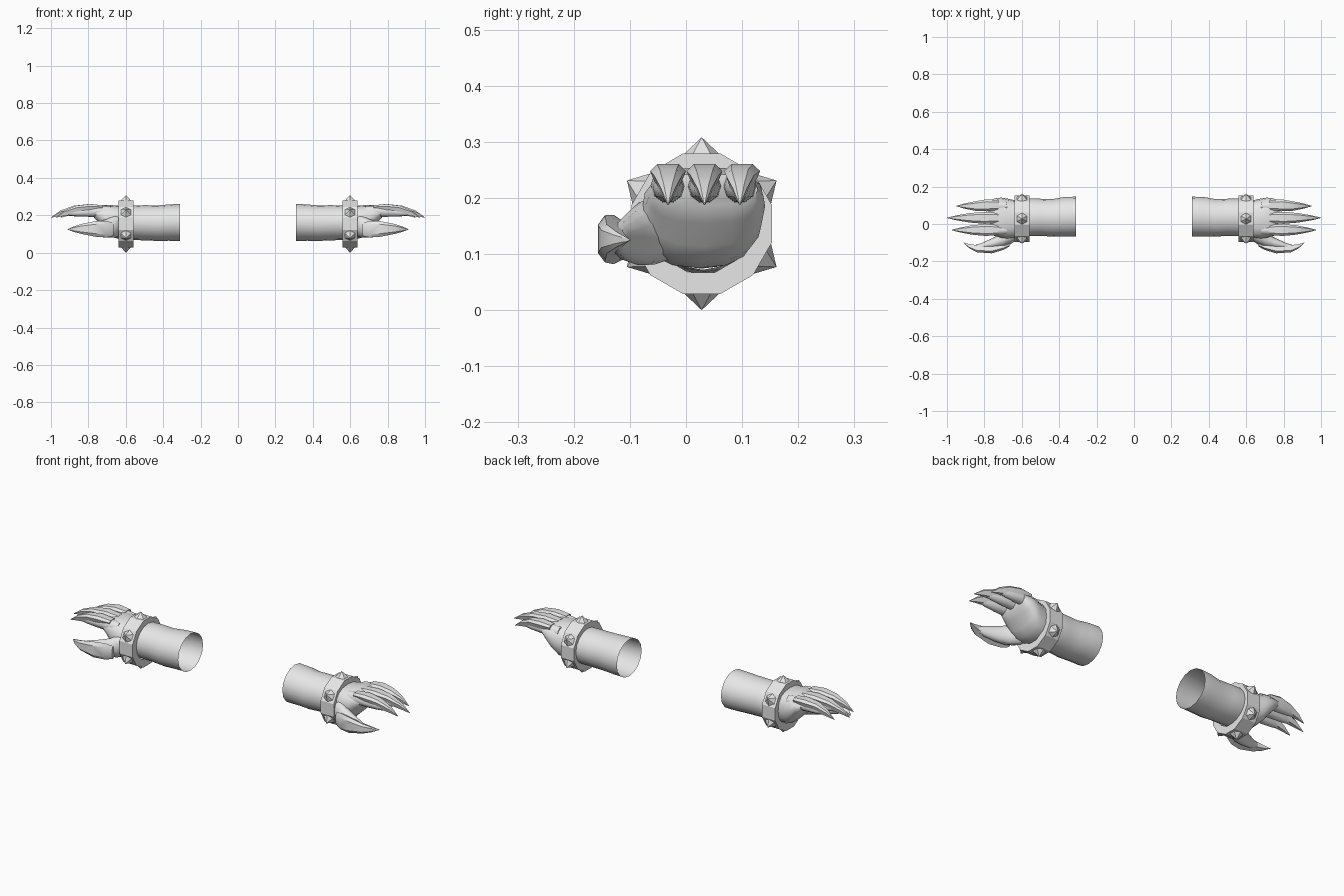
import bpy, bmesh, math
from mathutils import Matrix, Vector

cube = bpy.data.objects.get("Cube")
if cube:
    bpy.data.objects.remove(cube, do_unlink=True)

grey = bpy.data.materials.new("plain_grey")
grey.use_nodes = True
grey.diffuse_color = (0.8, 0.8, 0.8, 1)
grey.node_tree.nodes["Principled BSDF"].inputs["Base Color"].default_value = (0.8, 0.8, 0.8, 1)


def finish(name, bm, angle):
    """Turn a bmesh into an object mirrored to the other arm."""
    bmesh.ops.recalc_face_normals(bm, faces=bm.faces)
    mesh = bpy.data.meshes.new(name)
    bm.to_mesh(mesh)
    bm.free()
    mesh.materials.append(grey)
    ob = bpy.data.objects.new(name, mesh)
    bpy.context.collection.objects.link(ob)
    bpy.ops.object.select_all(action='DESELECT')
    ob.select_set(True)
    bpy.context.view_layer.objects.active = ob
    bpy.ops.object.shade_smooth_by_angle(angle=math.radians(angle))
    ob.modifiers.new("other_arm", 'MIRROR').use_axis[0] = True
    return ob


def oval(sides, power=1.0, turn=0.0):
    """Unit outline; a power below one makes it squarer."""
    pts = []
    for i in range(sides):
        a = 2 * math.pi * i / sides + turn
        c, s = math.cos(a), math.sin(a)
        pts.append((math.copysign(abs(c) ** power, c), math.copysign(abs(s) ** power, s)))
    return pts


def loft(name, outline, rings, caps=(True, True), loop=False, angle=40):
    """Skin an outline along x; each ring is x, y, z, half width, half height."""
    bm = bmesh.new()
    rows = [[bm.verts.new((x, y + u * w, z + v * h)) for u, v in outline]
            for x, y, z, w, h in rings]
    n = len(outline)
    pairs = list(zip(rows, rows[1:]))
    if loop:
        pairs.append((rows[-1], rows[0]))
    for a, b in pairs:
        for i in range(n):
            j = (i + 1) % n
            bm.faces.new((a[i], a[j], b[j], b[i]))
    if caps[0]:
        bm.faces.new(rows[0])
    if caps[1]:
        bm.faces.new(rows[-1])
    return finish(name, bm, angle)


# Forearm sleeve, open at the inner end
loft("forearm", oval(16), [
    (0.31, 0.04, 0.162, 0.106, 0.099),
    (0.37, 0.039, 0.161, 0.106, 0.097),
    (0.43, 0.033, 0.158, 0.101, 0.095),
    (0.50, 0.036, 0.16, 0.099, 0.094),
    (0.57, 0.036, 0.16, 0.101, 0.092),
    (0.62, 0.03, 0.16, 0.098, 0.088)], caps=(False, False), angle=60)

# Palm, thinning towards the knuckles
loft("palm", oval(16, 0.8), [
    (0.60, 0.028, 0.16, 0.095, 0.086),
    (0.64, 0.024, 0.163, 0.104, 0.088),
    (0.68, 0.028, 0.17, 0.108, 0.085),
    (0.71, 0.034, 0.185, 0.107, 0.071),
    (0.74, 0.036, 0.203, 0.102, 0.048),
    (0.77, 0.036, 0.215, 0.092, 0.028)], angle=60)

# Wristband with six studs
CY, CZ, FLAT = 0.028, 0.154, 0.125
outer = FLAT / math.cos(math.pi / 12)
loft("wristband", oval(12, 1, math.pi / 12),
     [(x, CY, CZ, r, r) for x, r in
      ((0.56, 0.09), (0.56, outer), (0.638, outer), (0.638, 0.09))],
     caps=(False, False), loop=True, angle=25)

bm = bmesh.new()
for i in range(6):
    turn = Matrix.Rotation(i * math.pi / 3, 4, 'X')
    place = Matrix.Translation(Vector((0.599, CY, CZ))) @ turn @ Matrix.Translation((0, 0, 0.138))
    bmesh.ops.create_cone(bm, cap_ends=True, segments=6, radius1=0.034,
                          radius2=0, depth=0.032, matrix=place)
finish("wristband_spikes", bm, 20)

# Three fingers, each with a faceted claw plate over a soft finger
claw_shape = [(-1, 0.5), (-0.6, 1), (0.6, 1), (1, 0.5), (0.55, -1), (-0.55, -1)]
for label, y, tip in (("front", -0.032, 0.975), ("middle", 0.033, 1.0), ("back", 0.096, 0.95)):
    k = (tip - 0.73) / 0.27
    base = 0.73

    def along(x):
        return base + (x - base) * k

    drift = 0.004 if label == "back" else 0
    loft(label + "_finger", oval(10), [
        (0.68, y, 0.218, 0.026, 0.03),
        (0.74, y, 0.222, 0.031, 0.032),
        (along(0.81), y, 0.219, 0.027, 0.028),
        (along(0.88), y, 0.215, 0.019, 0.021),
        (along(0.92), y, 0.211, 0.01, 0.012)], angle=60)
    loft(label + "_claw", claw_shape, [
        (0.725, y + drift, 0.236, 0.027, 0.018),
        (along(0.80), y + drift, 0.236, 0.032, 0.024),
        (along(0.88), y, 0.229, 0.025, 0.022),
        (along(0.95), y, 0.211, 0.013, 0.014),
        (tip, y, 0.188, 0.001, 0.001)], angle=30)

# Thumb and its broad claw, whose plate faces forward
loft("thumb", oval(12), [
    (0.62, -0.035, 0.15, 0.045, 0.055),
    (0.66, -0.06, 0.14, 0.048, 0.06),
    (0.70, -0.085, 0.13, 0.039, 0.05),
    (0.75, -0.102, 0.126, 0.03, 0.04),
    (0.81, -0.118, 0.125, 0.018, 0.026),
    (0.85, -0.121, 0.125, 0.008, 0.012)], angle=60)
loft("thumb_claw", [(-v, u) for u, v in claw_shape], [
    (0.665, -0.106, 0.124, 0.014, 0.034),
    (0.70, -0.119, 0.126, 0.02, 0.044),
    (0.76, -0.132, 0.127, 0.025, 0.042),
    (0.84, -0.132, 0.127, 0.019, 0.026),
    (0.88, -0.119, 0.126, 0.011, 0.014),
    (0.912, -0.1, 0.125, 0.001, 0.001)], angle=30)
